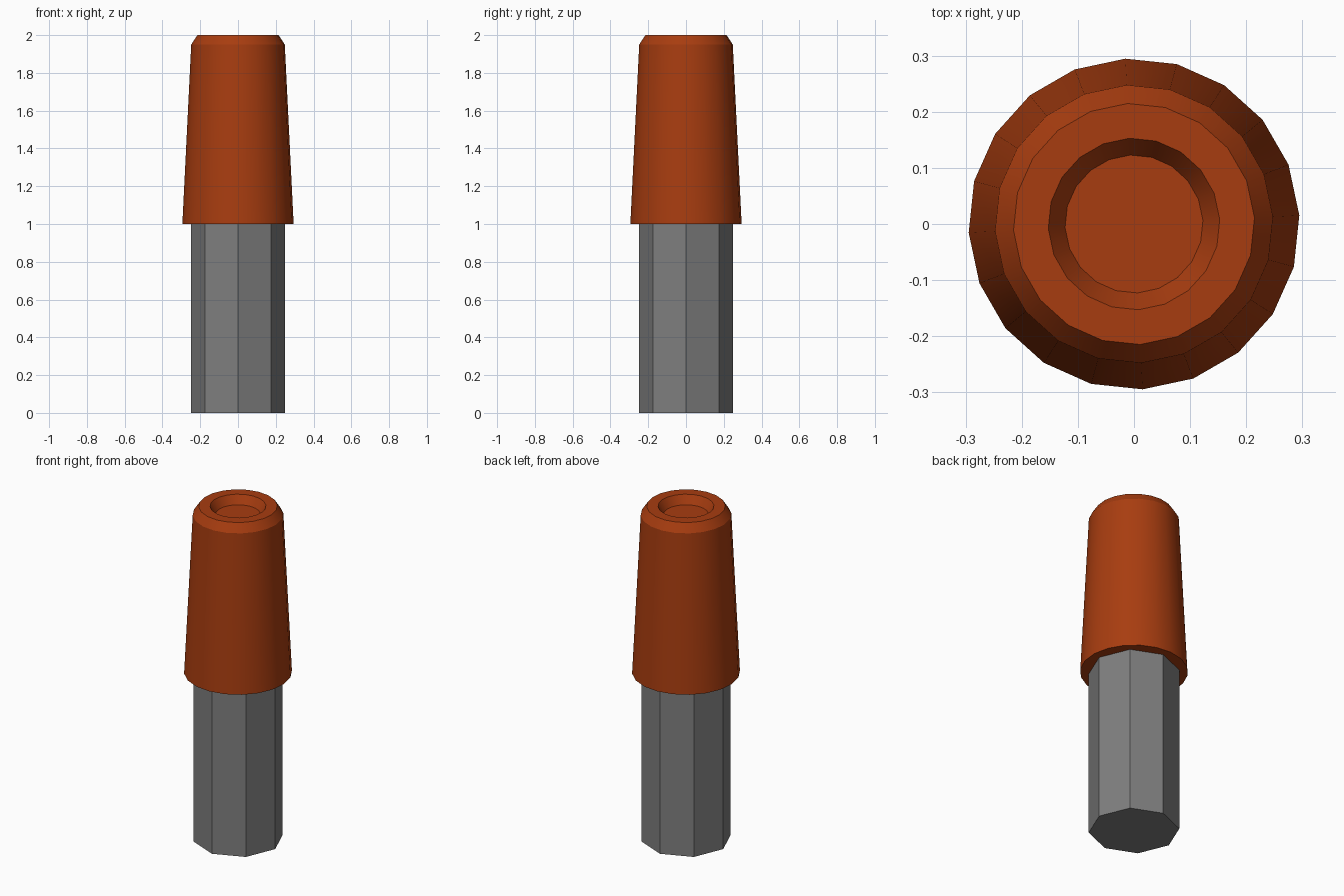
import bpy
import bmesh
import math

default = bpy.data.objects.get("Cube")
if default:
    bpy.data.objects.remove(default, do_unlink=True)


def make_material(name, rgb):
    mat = bpy.data.materials.new(name)
    mat.use_nodes = True
    color = (*rgb, 1.0)
    mat.diffuse_color = color
    mat.node_tree.nodes["Principled BSDF"].inputs["Base Color"].default_value = color
    return mat


def lathe(name, profile, sides, turn, mat):
    """Stack of rings (radius, z) around the z axis, capped at both ends."""
    bm = bmesh.new()
    angles = [turn + 2 * math.pi * i / sides for i in range(sides)]
    rings = [[bm.verts.new((r * math.cos(a), r * math.sin(a), z)) for a in angles]
             for r, z in profile]
    for low, high in zip(rings, rings[1:]):
        for i in range(sides):
            j = (i + 1) % sides
            bm.faces.new((low[i], low[j], high[j], high[i]))
    bm.faces.new(rings[0][::-1])
    bm.faces.new(rings[-1])
    mesh = bpy.data.meshes.new(name)
    bm.to_mesh(mesh)
    bm.free()
    mesh.materials.append(mat)
    obj = bpy.data.objects.new(name, mesh)
    bpy.context.collection.objects.link(obj)
    return obj


orange = make_material("burnt orange", (0.39, 0.046, 0.005))
grey = make_material("steel grey", (0.21, 0.21, 0.21))

# Eight-sided flat-faced shaft
lathe("shaft", [(0.248, 0.0), (0.248, 1.0)], 8, 0.0, grey)

# Tapered sleeve: bevelled rim and a shallow dished recess on top
sleeve = lathe("sleeve",
               [(0.295, 1.0), (0.248, 1.95), (0.215, 2.0), (0.153, 2.0), (0.123, 1.95)],
               20, math.radians(3), orange)

# Smooth around the sleeve, sharp at the rims
bpy.ops.object.select_all(action="DESELECT")
sleeve.select_set(True)
bpy.context.view_layer.objects.active = sleeve
bpy.ops.object.shade_smooth_by_angle(angle=math.radians(25))
